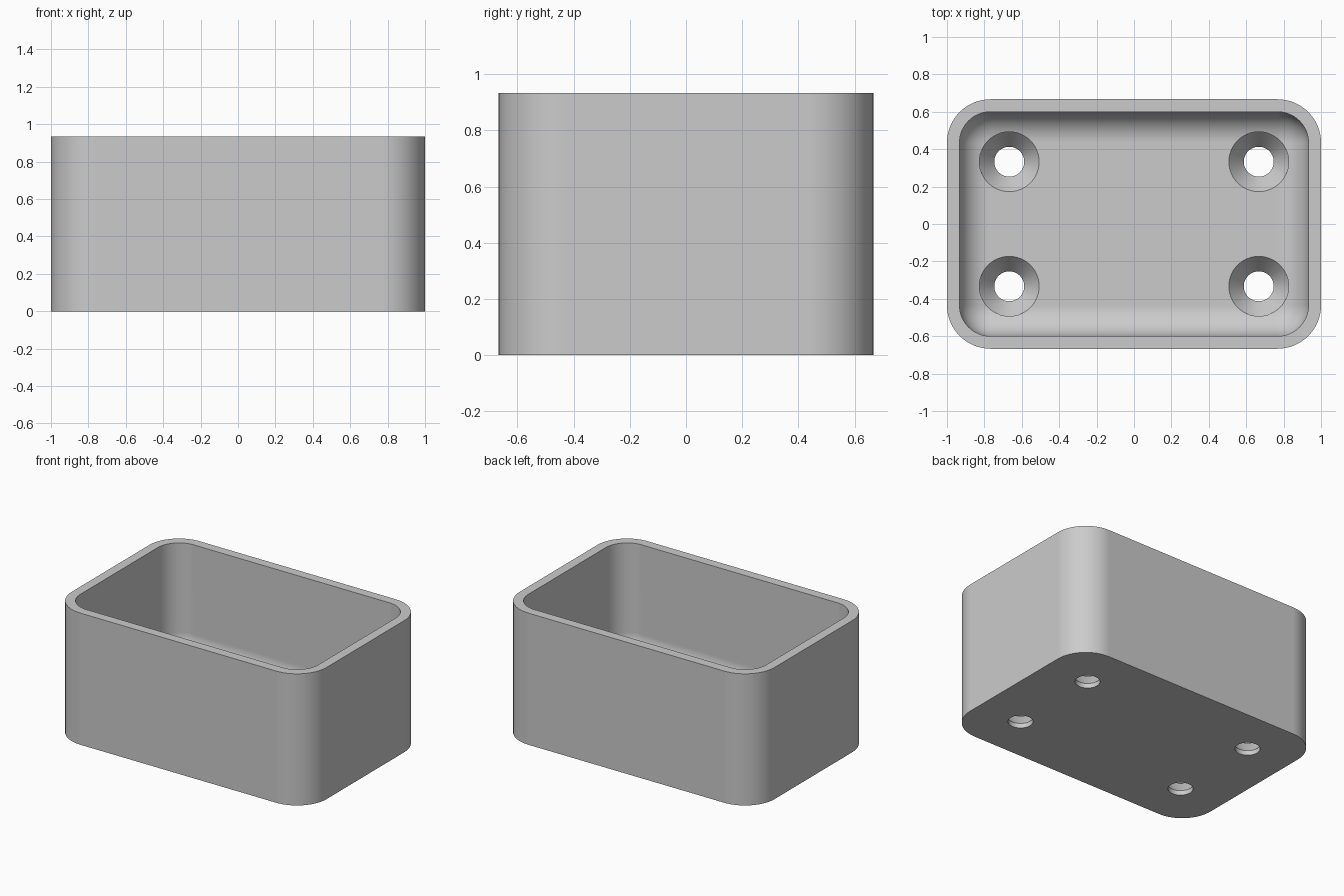
import bpy, bmesh, math

cube = bpy.data.objects.get("Cube")
if cube:
    bpy.data.objects.remove(cube)

HX, HY, HEIGHT = 1.0, 0.667, 0.933
WALL, FLOOR, RADIUS = 0.067, 0.133, 0.233
FILLET = RADIUS - WALL
STEPS = 16

grey = bpy.data.materials.new("light grey")
grey.use_nodes = True
grey.diffuse_color = (0.6, 0.6, 0.6, 1)
grey.node_tree.nodes["Principled BSDF"].inputs["Base Color"].default_value = (0.6, 0.6, 0.6, 1)


def make_object(name, bm):
    bmesh.ops.remove_doubles(bm, verts=bm.verts, dist=1e-4)
    bmesh.ops.recalc_face_normals(bm, faces=bm.faces)
    mesh = bpy.data.meshes.new(name)
    bm.to_mesh(mesh)
    bm.free()
    mesh.materials.append(grey)
    obj = bpy.data.objects.new(name, mesh)
    bpy.context.collection.objects.link(obj)
    return obj


def loft(bm, rings):
    """Skin a stack of equal-length point rings and cap both ends."""
    loops = [[bm.verts.new(p) for p in ring] for ring in rings]
    for a, b in zip(loops, loops[1:]):
        for i in range(len(a)):
            j = (i + 1) % len(a)
            bm.faces.new((a[i], a[j], b[j], b[i]))
    bm.faces.new(loops[0])
    bm.faces.new(loops[-1])


def rounded_ring(inset, z):
    """Rounded rectangle, moved inwards from the outer wall."""
    r = max(RADIUS - inset, 0)
    points = []
    for q, (sx, sy) in enumerate(((1, 1), (-1, 1), (-1, -1), (1, -1))):
        for i in range(STEPS + 1):
            a = math.pi / 2 * (q + i / STEPS)
            points.append((sx * (HX - RADIUS) + r * math.cos(a),
                           sy * (HY - RADIUS) + r * math.sin(a), z))
    return points


# Open box: outer wall, rim, inner wall, then the fillet down to the floor
rings = [rounded_ring(0, 0), rounded_ring(0, HEIGHT), rounded_ring(WALL, HEIGHT)]
for i in range(STEPS + 1):
    a = math.pi / 2 * i / STEPS
    rings.append(rounded_ring(WALL + FILLET * (1 - math.cos(a)),
                              FLOOR + FILLET * (1 - math.sin(a))))
bm = bmesh.new()
loft(bm, rings)
box = make_object("box", bm)

# Countersunk screw holes in the floor
bm = bmesh.new()
for x in (-0.667, 0.667):
    for y in (-0.333, 0.333):
        loft(bm, [[(x + r * math.cos(math.tau * i / 48),
                    y + r * math.sin(math.tau * i / 48), z) for i in range(48)]
                  for r, z in ((0.08, -0.1), (0.08, 0.033), (0.16, FLOOR), (0.16, 0.4))])
cutter = make_object("screw_hole_cutter", bm)
cutter.hide_render = True

cut = box.modifiers.new("screw holes", 'BOOLEAN')
cut.operation = 'DIFFERENCE'
cut.solver = 'EXACT'
cut.object = cutter
bpy.ops.object.select_all(action='DESELECT')
box.select_set(True)
bpy.context.view_layer.objects.active = box
bpy.ops.object.modifier_apply(modifier=cut.name)
bpy.data.objects.remove(cutter)

# Smooth rounds, crisp rims, flat floor
bpy.ops.object.shade_smooth_by_angle(angle=math.radians(30))
weighted = box.modifiers.new("flat floor", 'WEIGHTED_NORMAL')
weighted.keep_sharp = True
